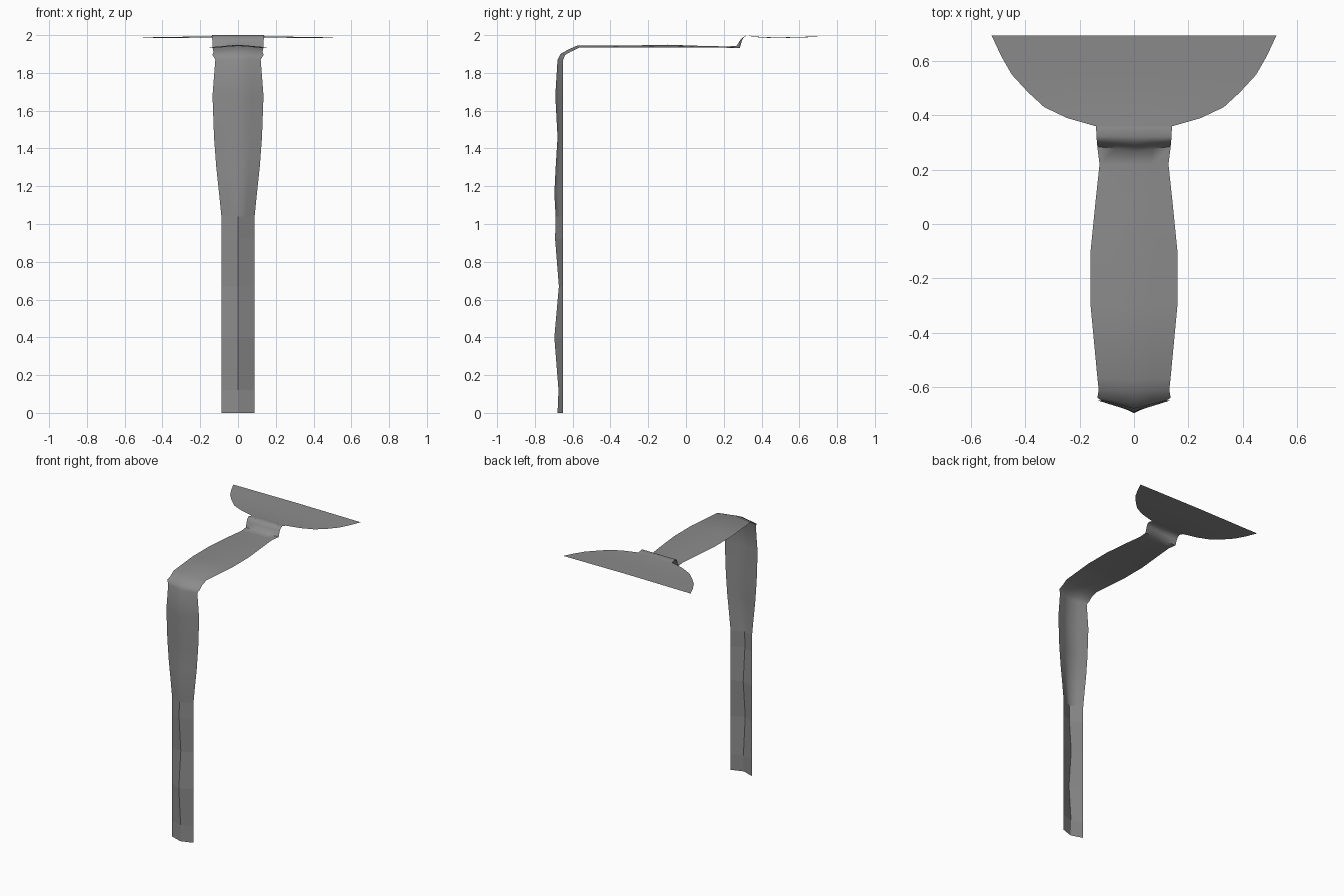
import bpy, bmesh, math

cube = bpy.data.objects.get("Cube")
if cube:
    bpy.data.objects.remove(cube, do_unlink=True)

# One plain grey metal
grey = bpy.data.materials.new("grey_metal")
grey.use_nodes = True
colour = (0.26, 0.26, 0.26, 1)
grey.diffuse_color = colour
grey.node_tree.nodes["Principled BSDF"].inputs["Base Color"].default_value = colour


def loft(name, rows, steps, smooth, crease=40):
    """Skin a thin folded sheet; a row is half width, edge (y, z), ridge (y, z)."""
    bm = bmesh.new()
    grid = []
    for w, ey, ez, ry, rz in rows:
        line = []
        for i in range(-steps, steps + 1):
            t = abs(i) / steps
            line.append(bm.verts.new((w * i / steps, ry + (ey - ry) * t, rz + (ez - rz) * t)))
        grid.append(line)
    for a, b in zip(grid, grid[1:]):
        for i in range(len(a) - 1):
            bm.faces.new((a[i], a[i + 1], b[i + 1], b[i]))
    mesh = bpy.data.meshes.new(name)
    bm.to_mesh(mesh)
    bm.free()
    mesh.materials.append(grey)
    obj = bpy.data.objects.new(name, mesh)
    bpy.context.collection.objects.link(obj)
    if smooth:
        bpy.ops.object.select_all(action='DESELECT')
        bpy.context.view_layer.objects.active = obj
        obj.select_set(True)
        bpy.ops.object.shade_smooth_by_angle(angle=math.radians(crease))
    return obj


EDGE = -0.65

# Lower handle: straight folded strip with a wavy centre ridge
ridge = [(0, -0.68), (0.12, -0.675), (0.4, -0.697), (0.67, -0.673), (0.92, -0.693), (1.04, -0.69)]
loft("lower_handle", [(0.088, EDGE, z, y, z) for z, y in ridge], 1, False)

# Upper handle: swelling grip that bends over into the neck arm and kicks up
grip = [(0.088, 1.04, -0.69), (0.10, 1.16, -0.697), (0.115, 1.3, -0.69),
        (0.127, 1.46, -0.68), (0.135, 1.68, -0.692), (0.12, 1.87, -0.68)]
rows = [(w, EDGE, z, y, z) for w, z, y in grip]
rows += [
    (0.135, -0.64, 1.895, -0.665, 1.9),
    (0.13, -0.61, 1.912, -0.62, 1.925),
    (0.135, -0.565, 1.934, -0.575, 1.945),
    (0.16, -0.3, 1.935, -0.3, 1.945),
    (0.16, -0.1, 1.935, -0.1, 1.949),
    (0.142, 0.08, 1.935, 0.08, 1.943),
    (0.127, 0.22, 1.933, 0.22, 1.94),
    (0.135, 0.285, 1.932, 0.268, 1.943),
    (0.136, 0.296, 1.97, 0.288, 1.975),
    (0.137, 0.305, 1.987, 0.3, 1.988),
    (0.138, 0.322, 2.0, 0.322, 2.0),
    (0.14, 0.36, 1.99, 0.36, 1.993),
]
loft("upper_handle", rows, 2, True, 60)

# Blade: thin half-round plate with a straight back edge
outline = [(0.14, 0.36, 1.99), (0.245, 0.39, 1.988), (0.33, 0.43, 1.986), (0.39, 0.485, 1.985),
           (0.45, 0.55, 1.986), (0.49, 0.62, 1.988), (0.525, 0.695, 1.99)]
loft("blade", [(w, y, z, y, z + 0.003) for w, y, z in outline], 2, True)
